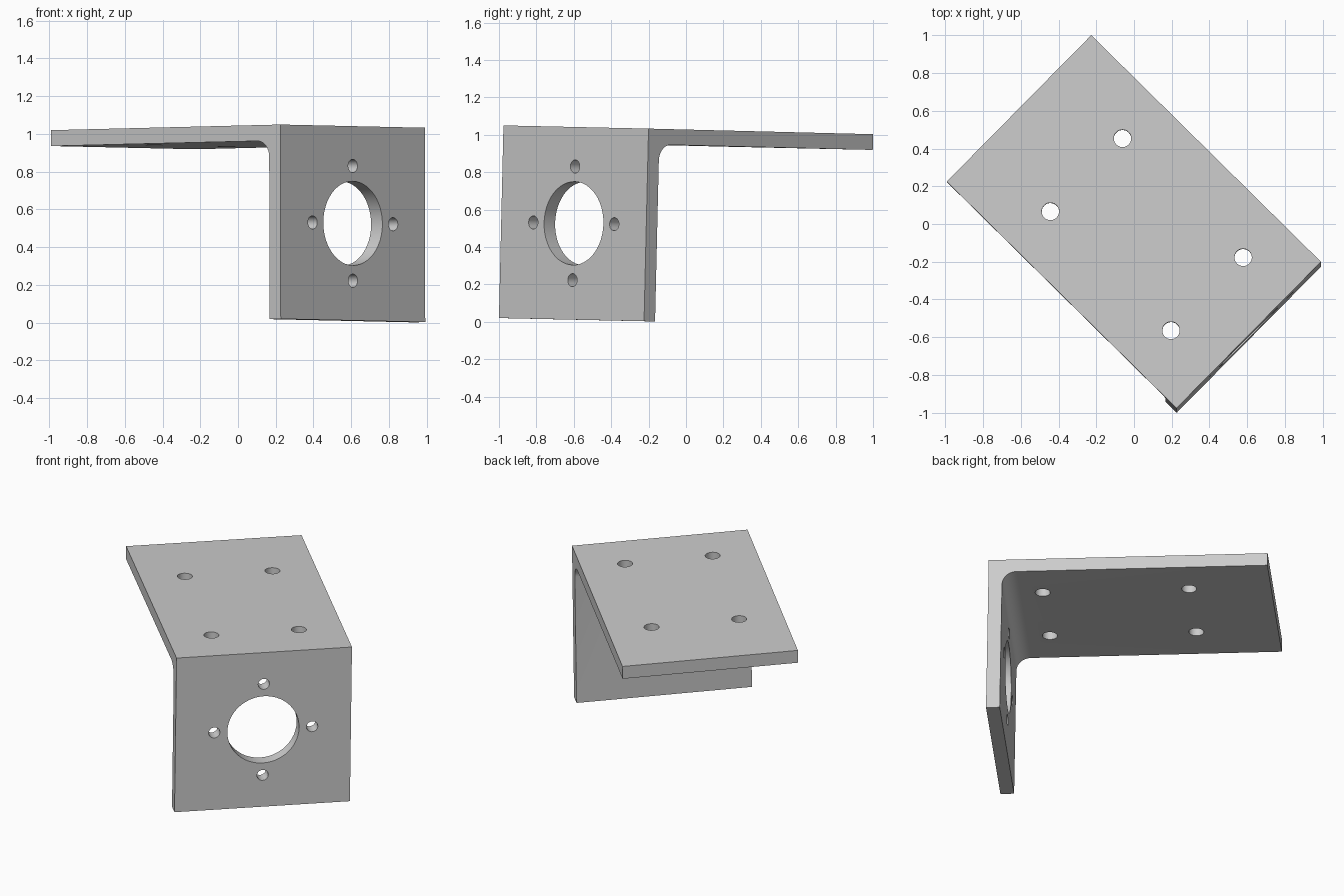
import bpy, math
from mathutils import Matrix, Vector

cube = bpy.data.objects.get("Cube")
if cube:
    bpy.data.objects.remove(cube, do_unlink=True)

WIDTH, LENGTH, HEIGHT, THICK, FILLET = 1.09, 1.71, 1.03, 0.084, 0.088

# Material
grey = bpy.data.materials.new("light grey metal")
grey.use_nodes = True
colour = (0.6, 0.6, 0.6, 1)
grey.diffuse_color = colour
grey.node_tree.nodes["Principled BSDF"].inputs["Base Color"].default_value = colour

# Angle profile with a rounded inner corner: (distance back, height above top face)
centre = THICK + FILLET
profile = [(0, 0), (0, -HEIGHT), (THICK, -HEIGHT)]
for i in range(13):
    a = math.pi - i / 12 * math.pi / 2
    profile.append((centre + FILLET * math.cos(a), -centre + FILLET * math.sin(a)))
profile += [(LENGTH, -THICK), (LENGTH, 0)]

# Bracket: the profile extruded across its width
n = len(profile)
verts = [(x, y, z) for x in (0, WIDTH) for y, z in profile]
faces = [tuple(range(n)), tuple(reversed(range(n, 2 * n)))]
faces += [(i, i + n, (i + 1) % n + n, (i + 1) % n) for i in range(n)]
mesh = bpy.data.meshes.new("angle_bracket")
mesh.from_pydata(verts, [], faces)
mesh.materials.append(grey)
bracket = bpy.data.objects.new("angle_bracket", mesh)
bpy.context.collection.objects.link(bracket)
bpy.context.view_layer.objects.active = bracket
bpy.ops.object.mode_set(mode='EDIT')
bpy.ops.mesh.select_all(action='SELECT')
bpy.ops.mesh.normals_make_consistent(inside=False)
bpy.ops.object.mode_set(mode='OBJECT')


def drill(location, radius, rotation=(0, 0, 0)):
    """Cut a round through hole in the bracket."""
    bpy.ops.mesh.primitive_cylinder_add(vertices=48, radius=radius, depth=0.25,
                                        location=location, rotation=rotation)
    cutter = bpy.context.object
    cutter.hide_render = True
    cutter.data.materials.append(grey)
    cut = bracket.modifiers.new("hole", 'BOOLEAN')
    cut.operation, cut.solver, cut.object = 'DIFFERENCE', 'EXACT', cutter
    bpy.context.view_layer.objects.active = bracket
    bpy.ops.object.modifier_apply(modifier=cut.name)
    bpy.data.objects.remove(cutter, do_unlink=True)


# Four mounting holes in the top plate
mid = WIDTH / 2
for x in (mid - 0.272, mid + 0.272):
    for y in (0.31, 1.208):
        drill((x, y, -THICK / 2), 0.046)

# Large bore and four screw holes in the upright plate
upright = (math.pi / 2, 0, 0)
drill((mid, THICK / 2, -HEIGHT / 2), 0.223, upright)
for dx, dz in ((1, 0), (-1, 0), (0, 1), (0, -1)):
    drill((mid + 0.304 * dx, THICK / 2, -HEIGHT / 2 + 0.304 * dz), 0.035, upright)

# Turn and tilt the finished bracket into place
across = Vector((0.765, 0.775, -0.017)).normalized()
up = across.cross(Vector((-1.215, 1.205, -0.03))).normalized()
back = up.cross(across)
turn = Matrix((across, back, up)).transposed().to_4x4()
bracket.data.transform(Matrix.Translation((0.225, -0.976, 1.05)) @ turn)

bpy.ops.object.select_all(action='DESELECT')
bracket.select_set(True)
bpy.context.view_layer.objects.active = bracket
bpy.ops.object.shade_smooth_by_angle(angle=math.radians(30))
